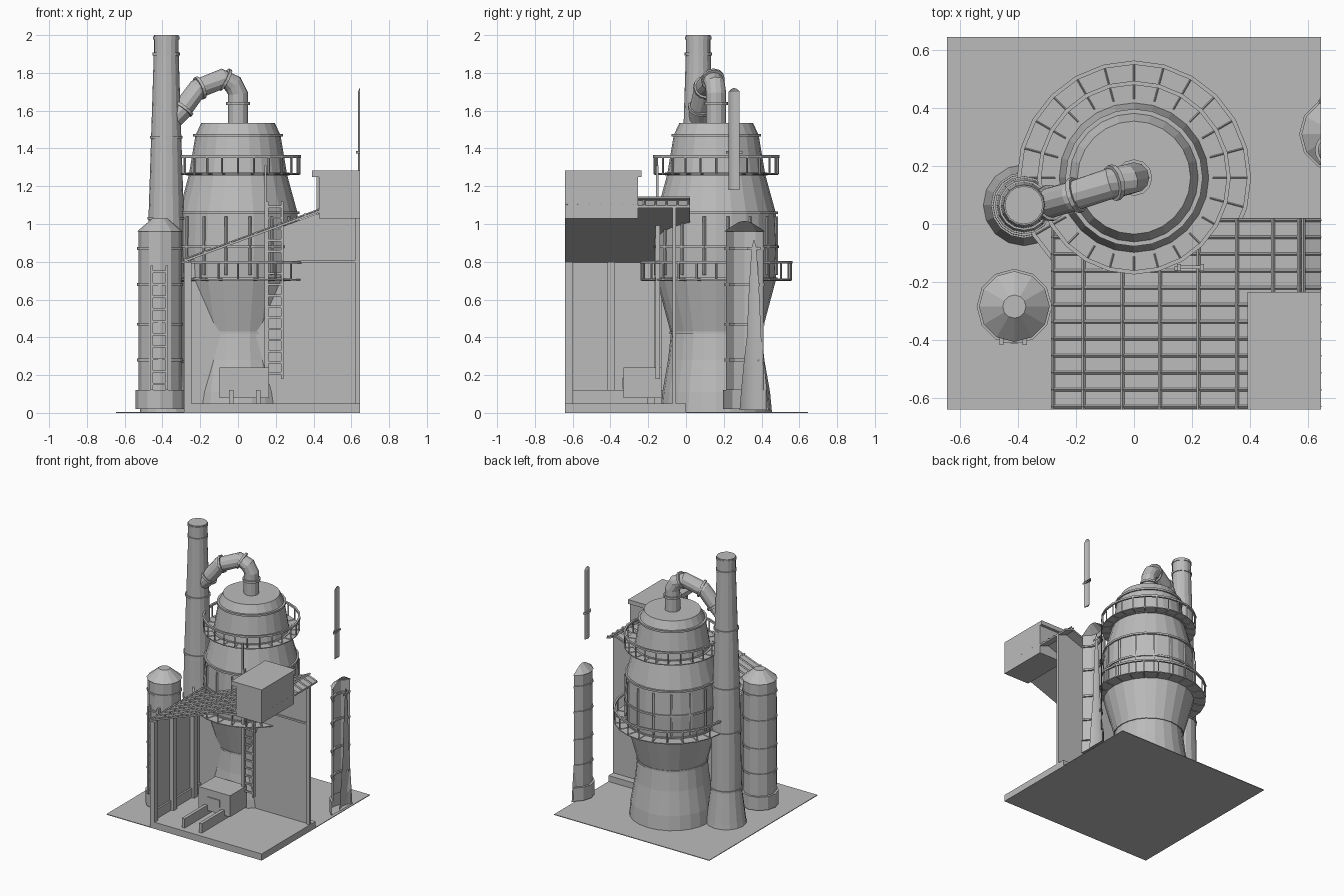
import bpy, bmesh, math
from mathutils import Vector

cube = bpy.data.objects.get("Cube")
if cube:
    bpy.data.objects.remove(cube, do_unlink=True)

grey = bpy.data.materials.new("plain_grey")
grey.use_nodes = True
GREY = (0.5, 0.5, 0.5, 1)
grey.diffuse_color = GREY
grey.node_tree.nodes["Principled BSDF"].inputs["Base Color"].default_value = GREY

EDGE = 0.645                      # half width of the plot
FX, FY = 0.0, 0.16                # furnace axis
WALL_Y = -0.06


def finish(bm, name, clip=False):
    if clip:                      # trim at the edge of the plot
        bmesh.ops.bisect_plane(bm, geom=bm.verts[:] + bm.edges[:] + bm.faces[:],
                               plane_co=(EDGE, 0, 0), plane_no=(1, 0, 0), clear_outer=True)
    bmesh.ops.recalc_face_normals(bm, faces=bm.faces)
    mesh = bpy.data.meshes.new(name)
    bm.to_mesh(mesh)
    bm.free()
    mesh.materials.append(grey)
    obj = bpy.data.objects.new(name, mesh)
    bpy.context.collection.objects.link(obj)
    return obj


def add_box(bm, x, y, z):
    verts = bmesh.ops.create_cube(bm, size=1)["verts"]
    for v in verts:
        v.co = [(a + b) / 2 + c * (b - a) for (a, b), c in zip((x, y, z), v.co)]


def box(name, x, y, z):
    bm = bmesh.new()
    add_box(bm, x, y, z)
    finish(bm, name)


def add_beam(bm, a, b, w, sides=4):
    a, b = Vector(a), Vector(b)
    d = b - a
    rot = d.to_track_quat("Z", "Y").to_matrix().to_4x4()
    rot.translation = (a + b) / 2
    bmesh.ops.create_cone(bm, cap_ends=True, segments=sides, radius1=w, radius2=w,
                          depth=d.length, matrix=rot)


def add_lathe(bm, profile, x, y, sides, closed=False):
    rings = []
    for r, z in profile:
        rings.append([bm.verts.new((x + r * math.cos(math.tau * i / sides),
                                    y + r * math.sin(math.tau * i / sides), z))
                      for i in range(sides)])
    pairs = list(zip(rings, rings[1:]))
    if closed:
        pairs.append((rings[-1], rings[0]))
    else:
        bm.faces.new(rings[0])
        bm.faces.new(rings[-1])
    for lo, hi in pairs:
        for i in range(sides):
            j = (i + 1) % sides
            bm.faces.new((lo[i], lo[j], hi[j], hi[i]))


def add_ring(bm, r0, r1, z0, z1, x, y, sides):
    add_lathe(bm, [(r0, z0), (r1, z0), (r1, z1), (r0, z1)], x, y, sides, closed=True)


def lathe(name, profile, x, y, sides, bands=(), clip=False):
    bm = bmesh.new()
    add_lathe(bm, profile, x, y, sides)
    for r, z in bands:
        add_ring(bm, r - 0.02, r, z - 0.007, z + 0.007, x, y, sides)
    finish(bm, name, clip)


def prism(name, points, y0, y1):
    bm = bmesh.new()
    face = bm.faces.new([bm.verts.new((x, y0, z)) for x, z in points])
    new = bmesh.ops.extrude_face_region(bm, geom=[face])["geom"]
    bmesh.ops.translate(bm, vec=(0, y1 - y0, 0),
                        verts=[g for g in new if isinstance(g, bmesh.types.BMVert)])
    finish(bm, name)


def ladder(name, x0, x1, y, z0, z1, rungs):
    bm = bmesh.new()
    for x in (x0, x1):
        add_box(bm, (x - 0.007, x + 0.007), (y - 0.012, y + 0.012), (z0, z1))
    for i in range(rungs):
        z = z0 + (z1 - z0) * (i + 0.5) / rungs
        add_box(bm, (x0, x1), (y - 0.006, y + 0.006), (z - 0.006, z + 0.006))
    finish(bm, name)


# Ground and shed floor
box("ground", (-EDGE, EDGE), (-0.64, EDGE), (0, 0.005))
box("shed_floor", (-0.285, EDGE), (-0.64, 0), (0.001, 0.05))

# Furnace body
lathe("furnace", [(0.295, 0.005), (0.285, 0.11), (0.255, 0.28), (0.24, 0.42), (0.315, 0.7),
                  (0.325, 0.88), (0.315, 1.06), (0.26, 1.26), (0.225, 1.47), (0.195, 1.535)],
      FX, FY, 24, [(0.247, 0.425), (0.325, 0.71), (0.333, 0.88), (0.326, 1.06),
                   (0.272, 1.265), (0.237, 1.47)])
bm = bmesh.new()
for i in range(16):
    a = math.tau * (i + 0.5) / 16
    p = Vector((FX + 0.325 * math.cos(a), FY + 0.325 * math.sin(a), 0.73))
    add_beam(bm, p, p + Vector((0, 0, 0.31)), 0.008)
finish(bm, "furnace_ribs")

# Walkways with railings
for name, r_in, r_out, z in (("upper_walkway", 0.255, 0.33, 1.265),
                             ("lower_walkway", 0.31, 0.4, 0.705)):
    bm = bmesh.new()
    add_ring(bm, r_in, r_out, z - 0.003, z + 0.003, FX, FY, 24)
    add_ring(bm, r_out - 0.01, r_out + 0.004, z + 0.085, z + 0.099, FX, FY, 24)
    for i in range(24):
        a = math.tau * i / 24
        d = Vector((math.cos(a), math.sin(a), 0))
        base = Vector((FX, FY, z))
        foot = base + d * (r_out - 0.004)
        add_beam(bm, foot, foot + Vector((0, 0, 0.09)), 0.006)
        add_beam(bm, base + d * r_in, foot, 0.006)
    finish(bm, name)

ladder("furnace_ladder", 0.155, 0.235, -0.15, 0.18, 1.12, 16)
box("ladder_pole", (0.14, 0.152), (-0.16, -0.145), (0.22, 1.31))

# Gas pipe from furnace to chimney
path = [Vector(p) for p in ((0, 0.16, 1.52), (0, 0.16, 1.69), (-0.025, 0.153, 1.74),
                            (-0.08, 0.14, 1.77), (-0.215, 0.095, 1.715),
                            (-0.3, 0.07, 1.6), (-0.37, 0.065, 1.53))]
bm = bmesh.new()
rings = []
for i, p in enumerate(path):
    t = (path[min(i + 1, len(path) - 1)] - path[max(i - 1, 0)]).normalized()
    side = Vector((0, 1, 0)).cross(t).normalized()
    up = t.cross(side)
    rings.append([bm.verts.new(p + 0.053 * (side * math.cos(math.tau * k / 12)
                                            + up * math.sin(math.tau * k / 12)))
                  for k in range(12)])
for lo, hi in zip(rings, rings[1:]):
    for k in range(12):
        bm.faces.new((lo[k], lo[k - 1], hi[k - 1], hi[k]))
for i, f in ((0, 0.7), (2, 0.8), (3, 0.9), (4, 0.9)):
    p = path[i].lerp(path[i + 1], f)
    t = (path[i + 1] - path[i]).normalized() * 0.008
    add_beam(bm, p - t, p + t, 0.063, 12)
finish(bm, "gas_pipe")

# Chimney
lathe("chimney", [(0.14, 0.005), (0.135, 0.04), (0.108, 0.26), (0.095, 1.0), (0.08, 1.46),
                  (0.066, 1.9), (0.066, 2.0)], -0.38, 0.065, 16,
      [(0.114, 0.27), (0.107, 0.7), (0.1, 1.03), (0.087, 1.46), (0.072, 1.9), (0.07, 1.985)])


# Storage tanks, the second one trimmed at the plot edge
def tank(name, x, y, clip):
    lathe(name, [(0.13, 0.02), (0.13, 0.12), (0.114, 0.12), (0.114, 0.96), (0.122, 0.96),
                 (0.04, 1.03)], x, y, 12,
          [(0.121, z) for z in (0.28, 0.47, 0.68, 0.87)], clip)


tank("front_tank", -0.413, -0.285, False)
tank("back_tank", 0.7, 0.31, True)
ladder("tank_ladder", -0.457, -0.377, -0.405, 0.12, 0.78, 10)
lathe("back_stack", [(0.126, 0.015), (0.107, 0.4), (0.1, 0.92)], 0.745, 0.36, 64,
      [(0.106, 0.87)], clip=True)
lathe("back_pipe", [(0.05, 1.18), (0.05, 1.7), (0.02, 1.76)], 0.685, 0.255, 24,
      [(0.06, 1.38)], clip=True)


# Shed walls, columns and trim
def roof_z(x):
    return 0.8 + (x + 0.285) * 0.32 / 0.855


prism("shed_back_wall", [(-0.283, 0.01), (EDGE, 0.01), (EDGE, 1.09), (0.57, 1.11),
                         (-0.283, 0.795)], WALL_Y, WALL_Y + 0.006)
box("shed_side_wall", (-0.285, -0.278), (-0.64, WALL_Y), (0.01, 0.797))
bm = bmesh.new()
for y in (-0.62, -0.395, -0.15):
    add_box(bm, (-0.283, -0.245), (y - 0.02, y + 0.02), (0.05, 0.8))
finish(bm, "shed_columns")
box("side_wall_skirting", (-0.28, -0.265), (-0.64, WALL_Y), (0.05, 0.12))
box("corner_post", (0.62, EDGE), (WALL_Y - 0.012, WALL_Y + 0.005), (0.05, 1.09))
box("wall_beam", (0.33, EDGE), (WALL_Y - 0.008, WALL_Y + 0.003), (0.795, 0.808))

# Shed roof with battens
prism("shed_roof", [(-0.287, 0.797), (0.57, 1.113), (EDGE, 1.085), (EDGE, 1.097),
                    (0.57, 1.125), (-0.287, 0.809)], -0.64, 0.02)
bm = bmesh.new()
for i in range(12):
    y = -0.63 + i * 0.0585
    add_beam(bm, (-0.285, y, 0.812), (0.57, y, roof_z(0.57) + 0.007), 0.006)
    add_beam(bm, (0.57, y, 1.127), (EDGE, y, 1.1), 0.006)
for x in (-0.28, -0.175, -0.04, 0.09, 0.222, 0.355, 0.48, 0.57, 0.585):
    add_beam(bm, (x, -0.64, roof_z(x) + 0.012), (x, 0.02, roof_z(x) + 0.012), 0.007)
finish(bm, "roof_battens")

# Rooftop cabin
box("cabin_body", (0.43, EDGE), (-0.64, -0.255), (1.03, 1.25))
box("cabin_roof", (0.392, EDGE), (-0.64, -0.235), (1.25, 1.282))
box("cabin_pole", (0.415, 0.425), (-0.6, -0.59), (1.05, 1.25))

# Casting machine with rails
box("casting_box", (-0.097, 0.165), (-0.33, -0.13), (0.08, 0.24))
box("casting_hatch", (-0.02, 0.082), (-0.337, -0.33), (0.13, 0.185))
bm = bmesh.new()
for x in (-0.035, 0.107):
    add_box(bm, (x - 0.012, x + 0.012), (-0.6, -0.2), (0.05, 0.12))
finish(bm, "casting_rails")
